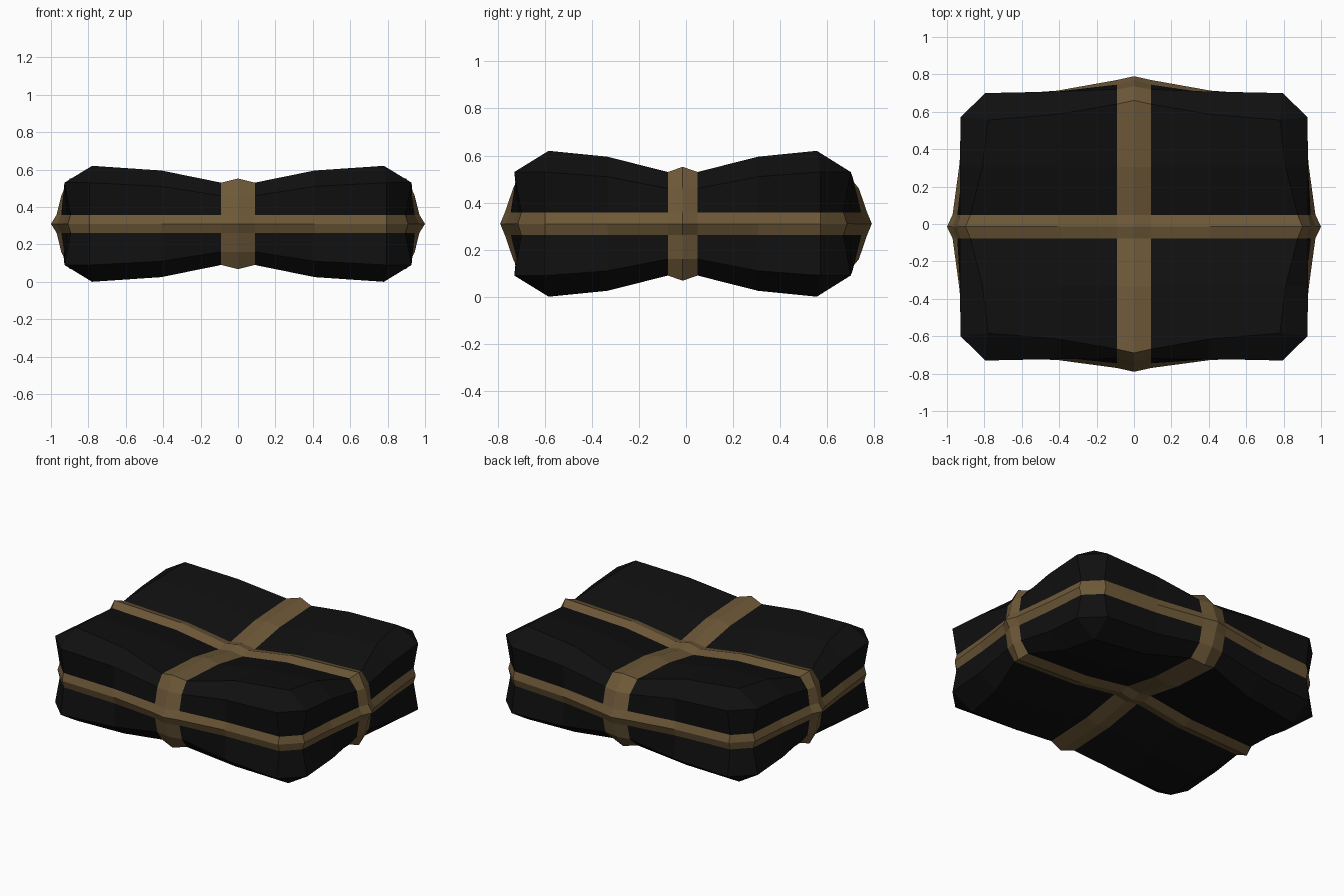
import bpy, bmesh

if "Cube" in bpy.data.objects:
    bpy.data.objects.remove(bpy.data.objects["Cube"])

def material(name, rgb):
    m = bpy.data.materials.new(name)
    m.diffuse_color = (*rgb, 1)
    m.use_nodes = True
    m.node_tree.nodes["Principled BSDF"].inputs["Base Color"].default_value = m.diffuse_color
    return m

BLACK = material("black cloth", (0.005, 0.005, 0.005))
TAN = material("tan strap", (0.155, 0.099, 0.04))

MID = 0.31                                  # waist height
# Stations run from the centre line (0), strap edge (1), mid pad (2) to corner (3)
X = [0, .09, .41, .78]
Y = [0, .063, .32, .57]
PUFF = [.242, .22, .285, .31]               # half height at each station
EDGE_X = [.90, .875, .81, .78]              # rim of the top, by station
EDGE_Y = [.675, .655, .60, .57]
SHIFT = [0, 0, -.007, -.015]                # slight lean of the pads to the front

# Side rows: (half height per station, reach in x per station, reach in y per station)
SHOULDER = ([.15, .15, .20, .22], [.945, .93, .93, .928], [.735, .72, .715, .715])
BAND = ([.048] * 4, [.97, .945, .915, .895], [.77, .745, .705, .685])
RIDGE = ([0] * 4, [1.0, .97, .935, .91], [.79, .77, .72, .70])
ROWS = [(SHOULDER, -1), (BAND, -1), (RIDGE, 1), (BAND, 1), (SHOULDER, 1)]

def sgn(v):
    return (v > 0) - (v < 0)

# Loop of 28 stations around the outline: (side axis, side sign, station)
LOOP = ([("y", -1, i) for i in range(-3, 4)] + [("x", 1, j) for j in range(-3, 4)] +
        [("y", 1, i) for i in range(3, -4, -1)] + [("x", -1, j) for j in range(3, -4, -1)])

def cap_point(i, j, s):
    a, b = abs(i), abs(j)
    x = sgn(i) * (EDGE_X[b] if a == 3 else X[a])
    y = sgn(j) * (EDGE_Y[a] if b == 3 else Y[b]) - .014
    return x, y, MID + s * PUFF[a] * PUFF[b] / .31

def side_point(row, s, axis, side, n):
    h, rx, ry = row
    a = abs(n)
    z = MID + s * h[a]
    if axis == "y":
        x = sgn(n) * (.795 if a == 3 else X[a])
        return x, side * ry[a] + SHIFT[a], z
    y = sgn(n) * (.585 if a == 3 else Y[a]) - .014
    return side * rx[a], y, z

def cap_index(axis, side, n):
    return (n, 3 * side) if axis == "y" else (3 * side, n)

def near(a, b):
    return abs(a) <= 1 and abs(b) <= 1

def build(name, mat, want_strap):
    """Make the faces that belong to the straps, or the ones that do not."""
    bm = bmesh.new()

    def face(points, strap):
        if strap == want_strap:
            bm.faces.new([bm.verts.new(p) for p in points])

    # pinched top and bottom
    for s in (-1, 1):
        for i in range(-3, 3):
            for j in range(-3, 3):
                q = [(i, j), (i + 1, j), (i + 1, j + 1), (i, j + 1)]
                face([cap_point(a, b, s) for a, b in q[::s]],
                     near(i, i + 1) or near(j, j + 1))
    for k in range(len(LOOP)):
        p, q = LOOP[k], LOOP[(k + 1) % len(LOOP)]
        upright = p[:2] == q[:2] and near(p[2], q[2])
        # sides with the waist band
        for r in range(4):
            (lo, sl), (hi, sh) = ROWS[r], ROWS[r + 1]
            face([side_point(lo, sl, *p), side_point(lo, sl, *q),
                  side_point(hi, sh, *q), side_point(hi, sh, *p)],
                 upright or r in (1, 2))
        # sloped shoulders joining sides to top and bottom
        for s in (-1, 1):
            ring = [side_point(SHOULDER, s, *p), side_point(SHOULDER, s, *q)]
            ci, cj = cap_index(*q), cap_index(*p)
            rim = [cap_point(*ci, s)] + ([cap_point(*cj, s)] if ci != cj else [])
            face((ring + rim)[::s], upright)
    bmesh.ops.remove_doubles(bm, verts=bm.verts, dist=0.0005)
    me = bpy.data.meshes.new(name)
    bm.to_mesh(me)
    bm.free()
    me.materials.append(mat)
    ob = bpy.data.objects.new(name, me)
    bpy.context.collection.objects.link(ob)

build("padded_bundle", BLACK, False)
build("straps", TAN, True)
